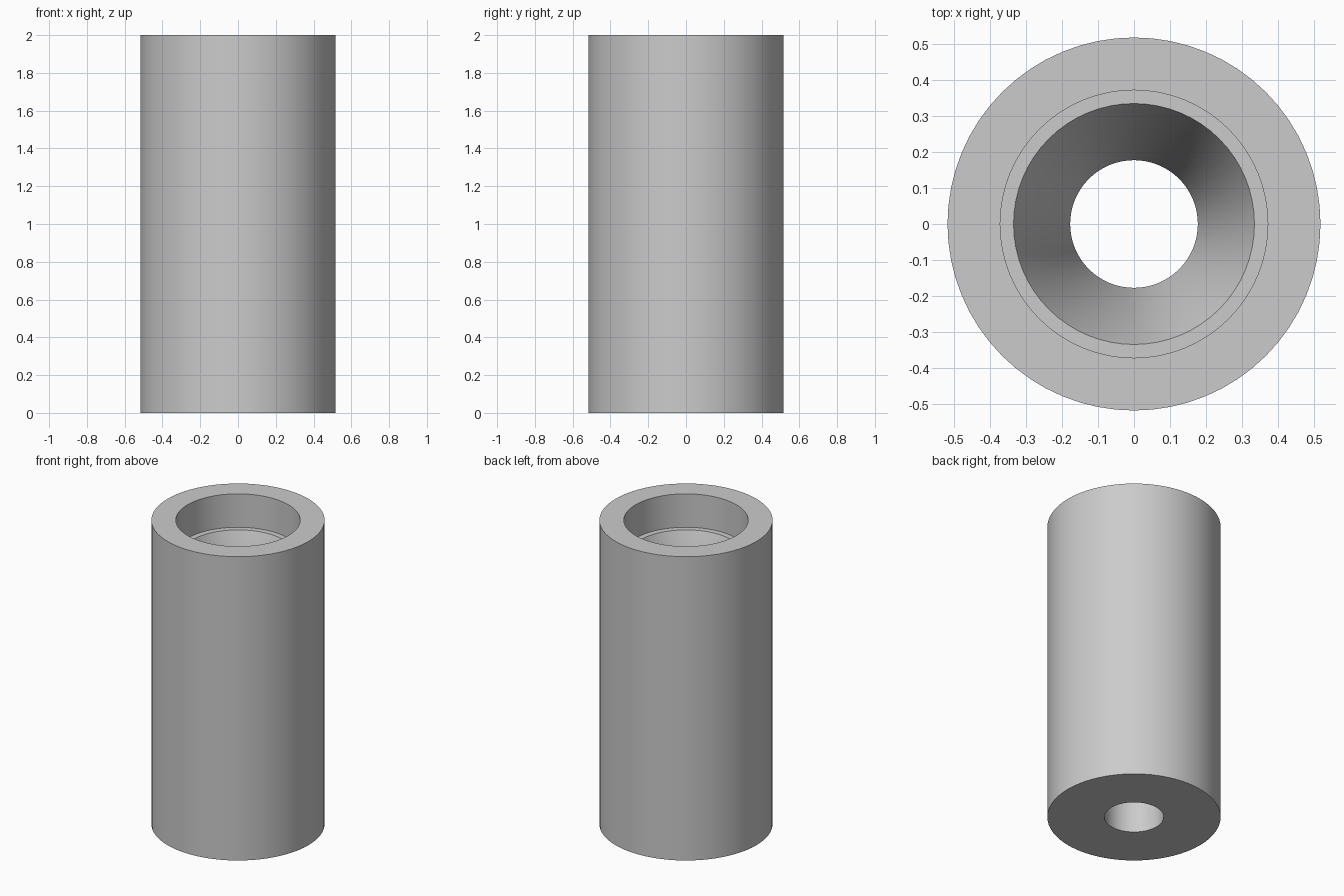
import bpy, bmesh, math

cube = bpy.data.objects.get("Cube")
if cube:
    bpy.data.objects.remove(cube, do_unlink=True)

SEGMENTS = 64

grey = bpy.data.materials.new("plain grey")
grey.use_nodes = True
colour = (0.6, 0.6, 0.6, 1)
grey.diffuse_color = colour
grey.node_tree.nodes["Principled BSDF"].inputs["Base Color"].default_value = colour


def lathe(name, profile):
    """Spin a closed (radius, height) profile around the z axis."""
    bm = bmesh.new()
    rings = []
    for r, z in profile:
        rings.append([bm.verts.new((r * math.cos(a), r * math.sin(a), z))
                      for a in (2 * math.pi * i / SEGMENTS for i in range(SEGMENTS))])
    for low, high in zip(rings, rings[1:] + rings[:1]):
        for i in range(SEGMENTS):
            j = (i + 1) % SEGMENTS
            bm.faces.new((low[i], low[j], high[j], high[i]))
    bmesh.ops.recalc_face_normals(bm, faces=bm.faces)
    mesh = bpy.data.meshes.new(name)
    bm.to_mesh(mesh)
    bm.free()
    mesh.materials.append(grey)
    obj = bpy.data.objects.new(name, mesh)
    bpy.context.collection.objects.link(obj)
    bpy.ops.object.select_all(action="DESELECT")
    obj.select_set(True)
    bpy.context.view_layer.objects.active = obj
    bpy.ops.object.shade_smooth_by_angle(angle=math.radians(30))
    return obj


# Sleeve: outer wall, wide top bore, narrow ledge, funnel and through hole
lathe("bored_sleeve", [
    (0.517, 0), (0.517, 2),        # outer wall
    (0.371, 2), (0.371, 1.78),     # top bore
    (0.334, 1.78),                 # ledge
    (0.177, 1.38), (0.177, 0),     # funnel into through hole
])
